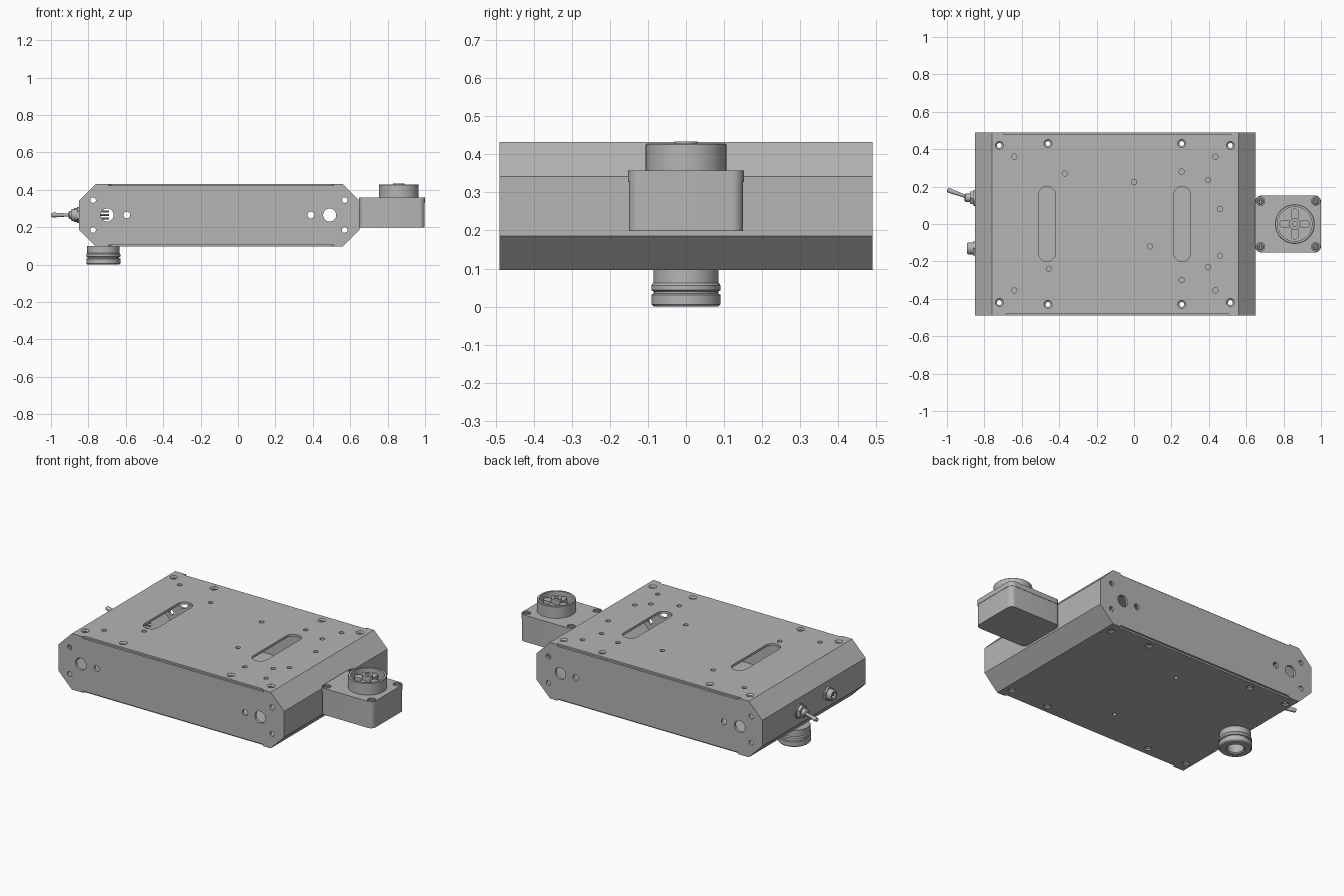
import bpy, bmesh, math
from mathutils import Matrix, Vector

cube = bpy.data.objects.get("Cube")
if cube:
    bpy.data.objects.remove(cube, do_unlink=True)

grey = bpy.data.materials.new("machined_grey")
grey.use_nodes = True
COLOUR = (0.46, 0.46, 0.46, 1)
grey.diffuse_color = COLOUR
grey.node_tree.nodes["Principled BSDF"].inputs["Base Color"].default_value = COLOUR

MINUS_X = Matrix.Rotation(-math.pi / 2, 4, 'Y')
ALONG_Y = Matrix.Rotation(math.pi / 2, 4, 'X')


def at(x, y, z, rot=Matrix()):
    return Matrix.Translation((x, y, z)) @ rot


def lathe(bm, profile, mat=Matrix(), steps=32):
    """Spin an open (radius, height) profile about the local z axis."""
    verts = [bm.verts.new(mat @ Vector((r, 0, h))) for r, h in profile]
    edges = [bm.edges.new(pair) for pair in zip(verts, verts[1:])]
    bmesh.ops.spin(bm, geom=verts + edges, cent=mat.translation,
                   axis=mat.to_3x3() @ Vector((0, 0, 1)),
                   angle=2 * math.pi, steps=steps, use_duplicate=False)
    bmesh.ops.remove_doubles(bm, verts=bm.verts[:], dist=1e-5)


def rod(bm, r, h, mat, steps=24):
    lathe(bm, [(0, 0), (r, 0), (r, h), (0, h)], mat, steps)


def prism(bm, outline, h, mat=Matrix()):
    """Extrude a flat outline along the local z axis."""
    face = bm.faces.new([bm.verts.new(mat @ Vector((a, b, 0))) for a, b in outline])
    new = bmesh.ops.extrude_face_region(bm, geom=[face], use_keep_orig=True)["geom"]
    bmesh.ops.translate(bm, vec=mat.to_3x3() @ Vector((0, 0, h)),
                        verts=[v for v in new if isinstance(v, bmesh.types.BMVert)])


def round_rect(w, d, r, n=8):
    pts = []
    for k, (sx, sy) in enumerate([(1, 1), (-1, 1), (-1, -1), (1, -1)]):
        for i in range(n + 1):
            a = (k + i / n) * math.pi / 2
            pts.append((sx * (w / 2 - r) + r * math.cos(a),
                        sy * (d / 2 - r) + r * math.sin(a)))
    return pts


def finish(name, bm):
    bmesh.ops.recalc_face_normals(bm, faces=bm.faces[:])
    mesh = bpy.data.meshes.new(name)
    bm.to_mesh(mesh)
    bm.free()
    mesh.materials.append(grey)
    obj = bpy.data.objects.new(name, mesh)
    bpy.context.collection.objects.link(obj)
    smooth(obj)
    return obj


def smooth(obj):
    obj.data.shade_smooth()
    obj.data.set_sharp_from_angle(angle=math.radians(30))


def cut(obj, bm):
    """Subtract the cutter mesh and bake the result."""
    cutter = finish("cutter", bm)
    cutter.hide_render = True
    mod = obj.modifiers.new("cut", 'BOOLEAN')
    mod.operation, mod.solver, mod.object = 'DIFFERENCE', 'EXACT', cutter
    graph = bpy.context.evaluated_depsgraph_get()
    baked = bpy.data.meshes.new_from_object(obj.evaluated_get(graph))
    obj.modifiers.clear()
    obj.data = baked
    bpy.data.objects.remove(cutter, do_unlink=True)
    smooth(obj)


# Housing: hollow box with chamfered long edges
def octagon(t):
    x0, x1, z0, z1, c = -0.85 + t, 0.65 - t, 0.096 + t, 0.432 - t, 0.09 - 0.59 * t
    return [(x0 + c, z0), (x1 - c, z0), (x1, z0 + c), (x1, z1 - c),
            (x1 - c, z1), (x0 + c, z1), (x0, z1 - c), (x0, z0 + c)]


bm = bmesh.new()
prism(bm, octagon(0), 0.98, at(0, 0.49, 0, ALONG_Y))
housing = finish("housing", bm)
bm = bmesh.new()
prism(bm, octagon(0.014), 0.95, at(0, 0.475, 0, ALONG_Y))
cut(housing, bm)

bm = bmesh.new()
# Countersunk screw holes through top and bottom
screw = [(0, 0.05), (0.022, 0.05), (0.022, 0.097), (0.013, 0.104),
         (0.013, 0.424), (0.022, 0.431), (0.022, 0.5), (0, 0.5)]
for x, y in [(-0.72, 0.42), (-0.46, 0.43), (0.255, 0.43), (0.515, 0.42)]:
    for s in (1, -1):
        lathe(bm, screw, at(x, s * y, 0), 20)
# Small mounting holes in the top
for x, y in [(-0.64, 0.36), (-0.37, 0.27), (0, 0.225), (0.255, 0.28), (0.395, 0.235),
             (0.435, 0.36), (0.46, 0.08), (0.085, -0.12), (-0.455, -0.24),
             (-0.64, -0.355), (0.255, -0.3), (0.395, -0.23), (0.46, -0.17), (0.435, -0.355)]:
    rod(bm, 0.014, 0.1, at(x, y, 0.4), 16)
# Slots in the top and small holes in the bottom
for x in (-0.465, 0.257):
    prism(bm, round_rect(0.09, 0.4, 0.044), 0.1, at(x, 0, 0.4))
for s in (1, -1):
    rod(bm, 0.012, 0.1, at(-0.08, s * 0.26, 0.03), 16)
    # Holes in the front and back plates
    side = [(-0.7, 0.265, 0.035), (0.49, 0.265, 0.035),
            (-0.595, 0.265, 0.018), (0.39, 0.265, 0.018)]
    side += [(x, z, 0.015) for x in (-0.775, 0.57) for z in (0.185, 0.345)]
    for x, z, r in side:
        rod(bm, r, 0.08, at(x, s * 0.5 + 0.04, z, ALONG_Y))
    # Fold seams along the plate edges
    for z in (0.046, 0.422):
        prism(bm, [(-0.7, -0.01), (0.52, -0.01), (0.5, 0.01), (-0.68, 0.01)][::s],
              0.06, at(0, s * 0.488, z))
cut(housing, bm)

# Motor box with separate lid
bm = bmesh.new()
prism(bm, round_rect(0.348, 0.3, 0.03), 0.13, at(0.824, 0, 0.198))
finish("motor_box", bm)
bm = bmesh.new()
prism(bm, round_rect(0.352, 0.304, 0.032), 0.03, at(0.824, 0, 0.328))
lid = finish("motor_box_lid", bm)
corners = [(0.824 + sx * 0.148, sy * 0.122) for sx in (1, -1) for sy in (1, -1)]
bm = bmesh.new()
for x, y in corners:
    rod(bm, 0.023, 0.05, at(x, y, 0.346))
cut(lid, bm)
bm = bmesh.new()
for x, y in corners:
    lathe(bm, [(0, 0.34), (0.018, 0.34), (0.018, 0.353), (0.014, 0.357),
               (0.008, 0.357), (0.006, 0.351), (0, 0.351)], at(x, y, 0), 20)
finish("lid_screws", bm)

# Open drive cup with a winged hub
bm = bmesh.new()
lathe(bm, [(0, 0.355), (0.106, 0.355), (0.106, 0.426), (0.103, 0.429),
           (0.092, 0.429), (0.092, 0.368), (0, 0.368)], at(0.86, 0, 0), 48)
finish("drive_cup", bm)
bm = bmesh.new()
lathe(bm, [(0, 0.362), (0.03, 0.362), (0.03, 0.434), (0.014, 0.434),
           (0.014, 0.41), (0, 0.41)], at(0.86, 0, 0))
finish("drive_hub", bm)
bm = bmesh.new()
for k in range(4):
    turn = Matrix.Rotation(k * math.pi / 2, 4, 'Z')
    prism(bm, round_rect(0.06, 0.04, 0.018), 0.045,
          at(0.86, 0, 0.362) @ turn @ at(0.052, 0, 0))
finish("drive_wings", bm)

# Ribbed knob under the body
bm = bmesh.new()
lathe(bm, [(0, 0.1), (0.086, 0.1), (0.086, 0.062), (0.091, 0.056), (0.091, 0.043),
           (0.085, 0.04), (0.085, 0.034), (0.091, 0.031), (0.091, 0.006),
           (0.085, 0), (0.052, 0), (0.046, 0.006), (0.046, 0.06), (0, 0.06)],
      at(-0.72, 0, 0), 48)
finish("bottom_knob", bm)

# Toggle switch
base = at(-0.85, 0.14, 0.265, MINUS_X)
bm = bmesh.new()
rod(bm, 0.043, 0.007, base)
rod(bm, 0.038, 0.02, base @ at(0, 0, 0.007), 6)
lathe(bm, [(0, 0), (0.022, 0), (0.022, 0.05), (0.016, 0.056), (0, 0.056)], base)
finish("switch_bushing", bm)
bm = bmesh.new()
lean = at(-0.9, 0.147, 0.265, MINUS_X) @ Matrix.Rotation(math.radians(-20), 4, 'X')
lathe(bm, [(0, -0.01), (0.009, -0.01), (0.009, 0.03), (0.013, 0.09),
           (0.011, 0.102), (0, 0.105)], lean, 20)
finish("switch_lever", bm)
bm = bmesh.new()
prism(bm, round_rect(0.06, 0.06, 0.006), 0.1, at(-0.74, 0.14, 0.265, MINUS_X))
for dy in (-0.018, 0.018):
    for dz in (-0.018, 0, 0.018):
        rod(bm, 0.005, 0.06, at(-0.69, 0.14 + dy, 0.265 + dz, MINUS_X), 8)
finish("switch_body", bm)

# Round socket
base = at(-0.85, -0.13, 0.265, MINUS_X)
bm = bmesh.new()
rod(bm, 0.043, 0.012, base, 6)
lathe(bm, [(0, -0.07), (0.032, -0.07), (0.032, 0.036), (0.028, 0.042),
           (0.018, 0.042), (0.018, 0.01), (0, 0.01)], base)
rod(bm, 0.006, 0.03, base @ at(0, 0, 0.008), 12)
finish("power_socket", bm)
